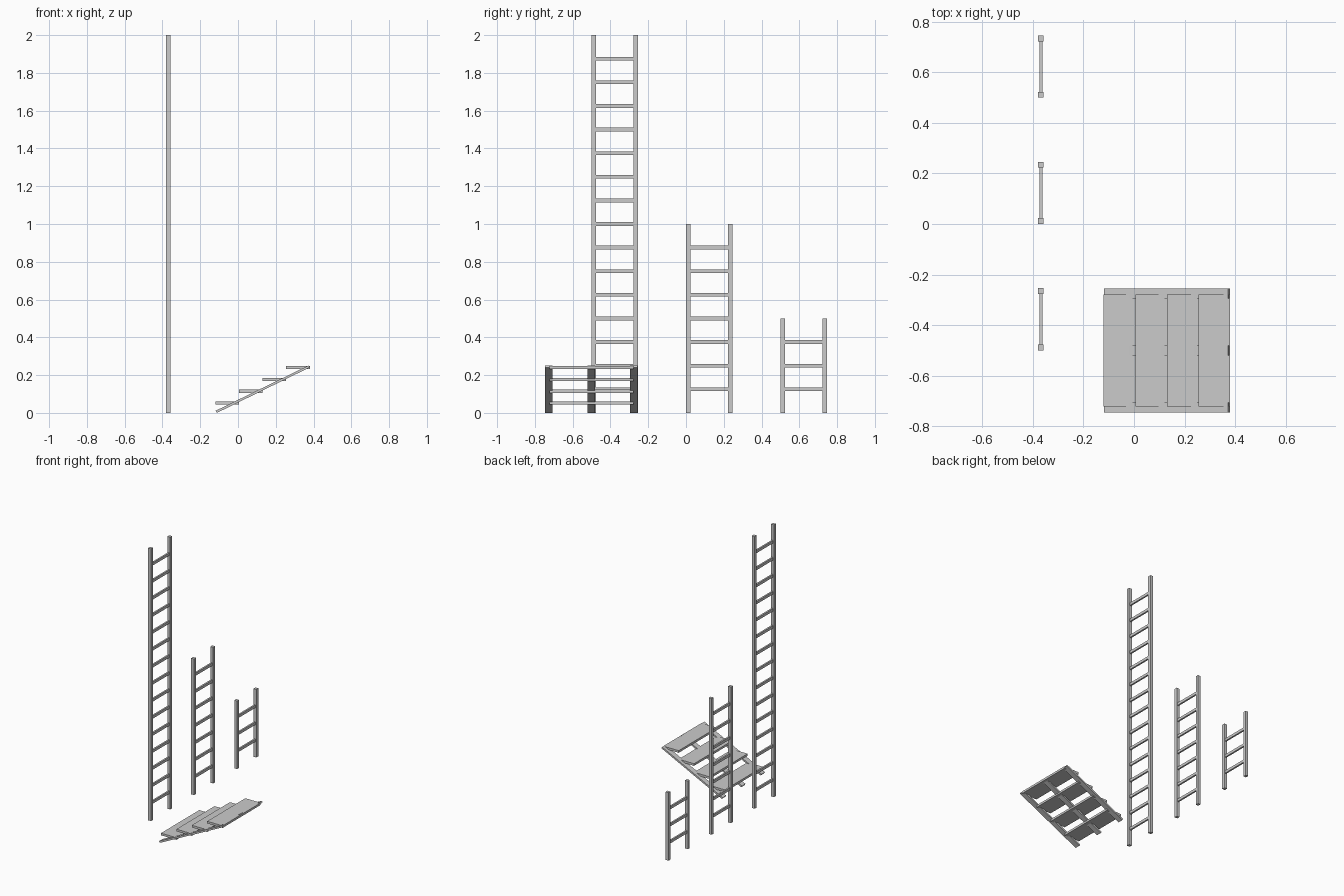
import bpy
import bmesh
from mathutils import Matrix, Vector

if "Cube" in bpy.data.objects:
    bpy.data.objects.remove(bpy.data.objects["Cube"])


def add_box(bm, lo, hi):
    lo, hi = Vector(lo), Vector(hi)
    m = Matrix.Translation((lo + hi) / 2) @ Matrix.Diagonal((*(hi - lo), 1))
    bmesh.ops.create_cube(bm, size=1, matrix=m)


def finish(bm, name):
    bmesh.ops.recalc_face_normals(bm, faces=bm.faces)
    mesh = bpy.data.meshes.new(name)
    bm.to_mesh(mesh)
    bm.free()
    bpy.context.collection.objects.link(bpy.data.objects.new(name, mesh))


def ladder(name, y0, height):
    y1, x, w = y0 + 0.246, -0.369, 0.023
    # square side rails
    bm = bmesh.new()
    for y in (y0, y1 - w):
        add_box(bm, (x - w / 2, y, 0), (x + w / 2, y + w, height))
    finish(bm, name + "_rails")
    # evenly spaced rungs between the rails
    bm = bmesh.new()
    for i in range(1, round(height / 0.125)):
        z = i * 0.125
        add_box(bm, (x - 0.006, y0 + w, z - 0.01), (x + 0.006, y1 - w, z + 0.01))
    finish(bm, name + "_rungs")


ladder("tall_ladder", -0.5, 2.0)
ladder("medium_ladder", 0.0, 1.0)
ladder("short_ladder", 0.5, 0.5)

# sloping stair stringers, extruded from a side profile
profile = [(-0.112, 0), (0.38, 0.241), (0.373, 0.251), (-0.119, 0.011)]
for name, y in (("front", -0.746), ("middle", -0.521), ("back", -0.296)):
    bm = bmesh.new()
    face = bm.faces.new([bm.verts.new((px, y, pz)) for px, pz in profile])
    ext = bmesh.ops.extrude_face_region(bm, geom=[face])["geom"]
    verts = [g for g in ext if isinstance(g, bmesh.types.BMVert)]
    bmesh.ops.translate(bm, verts=verts, vec=(0, 0.04, 0))
    finish(bm, name + "_stringer")

# stair treads
for i in range(4):
    x, z = -0.12 + 0.125 * i, 0.052 + 0.0625 * i
    bm = bmesh.new()
    add_box(bm, (x, -0.722, z - 0.008), (x + 0.125, -0.279, z + 0.008))
    finish(bm, f"tread_{i + 1}")
